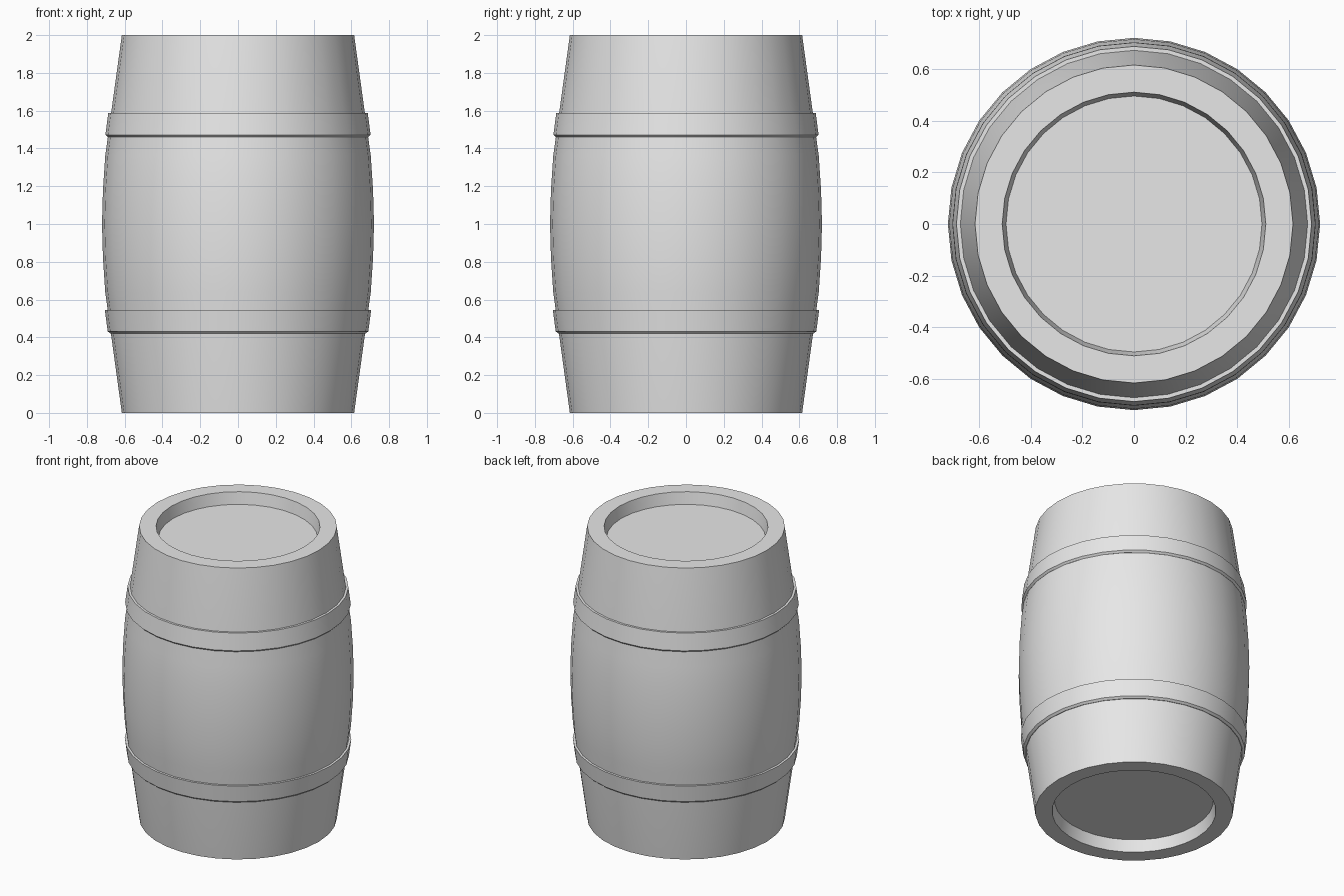
import bpy
import bmesh
import math

SEGMENTS = 32

cube = bpy.data.objects.get("Cube")
if cube:
    bpy.data.objects.remove(cube, do_unlink=True)

grey = bpy.data.materials.new("light_grey")
grey.use_nodes = True
grey.diffuse_color = (0.8, 0.8, 0.8, 1)
grey.node_tree.nodes["Principled BSDF"].inputs["Base Color"].default_value = (0.8, 0.8, 0.8, 1)


def lathe(name, profile, closed=False):
    """Turn a (radius, height) profile around z; open profiles get flat end caps."""
    bm = bmesh.new()
    rings = []
    for r, z in profile:
        angles = [2 * math.pi * i / SEGMENTS for i in range(SEGMENTS)]
        rings.append([bm.verts.new((r * math.cos(a), r * math.sin(a), z)) for a in angles])
    pairs = list(zip(rings, rings[1:]))
    if closed:
        pairs.append((rings[-1], rings[0]))
    else:
        bm.faces.new(rings[0])
        bm.faces.new(rings[-1])
    for low, high in pairs:
        for i in range(SEGMENTS):
            j = (i + 1) % SEGMENTS
            bm.faces.new((low[i], low[j], high[j], high[i]))
    bmesh.ops.recalc_face_normals(bm, faces=bm.faces)
    mesh = bpy.data.meshes.new(name)
    bm.to_mesh(mesh)
    bm.free()
    mesh.materials.append(grey)
    obj = bpy.data.objects.new(name, mesh)
    bpy.context.collection.objects.link(obj)
    bpy.ops.object.select_all(action='DESELECT')
    obj.select_set(True)
    bpy.context.view_layer.objects.active = obj
    bpy.ops.object.shade_smooth_by_angle(angle=math.radians(30))
    return obj


# Bulging body with a recessed head at each end, mirrored about mid height
lower = [(0.495, 0.08), (0.51, 0), (0.615, 0), (0.703, 0.64), (0.715, 0.82)]
upper = [(r, 2 - z) for r, z in reversed(lower)]
lathe("barrel_body", lower + [(0.72, 1)] + upper)

# Hoops: thin bands with a flat top and a slightly sloping lower lip
lathe("lower_hoop", [(0.66, 0.42), (0.676, 0.42), (0.69, 0.432),
                     (0.705, 0.545), (0.66, 0.545)], closed=True)
lathe("upper_hoop", [(0.66, 1.46), (0.69, 1.46), (0.702, 1.472),
                     (0.687, 1.587), (0.66, 1.587)], closed=True)
